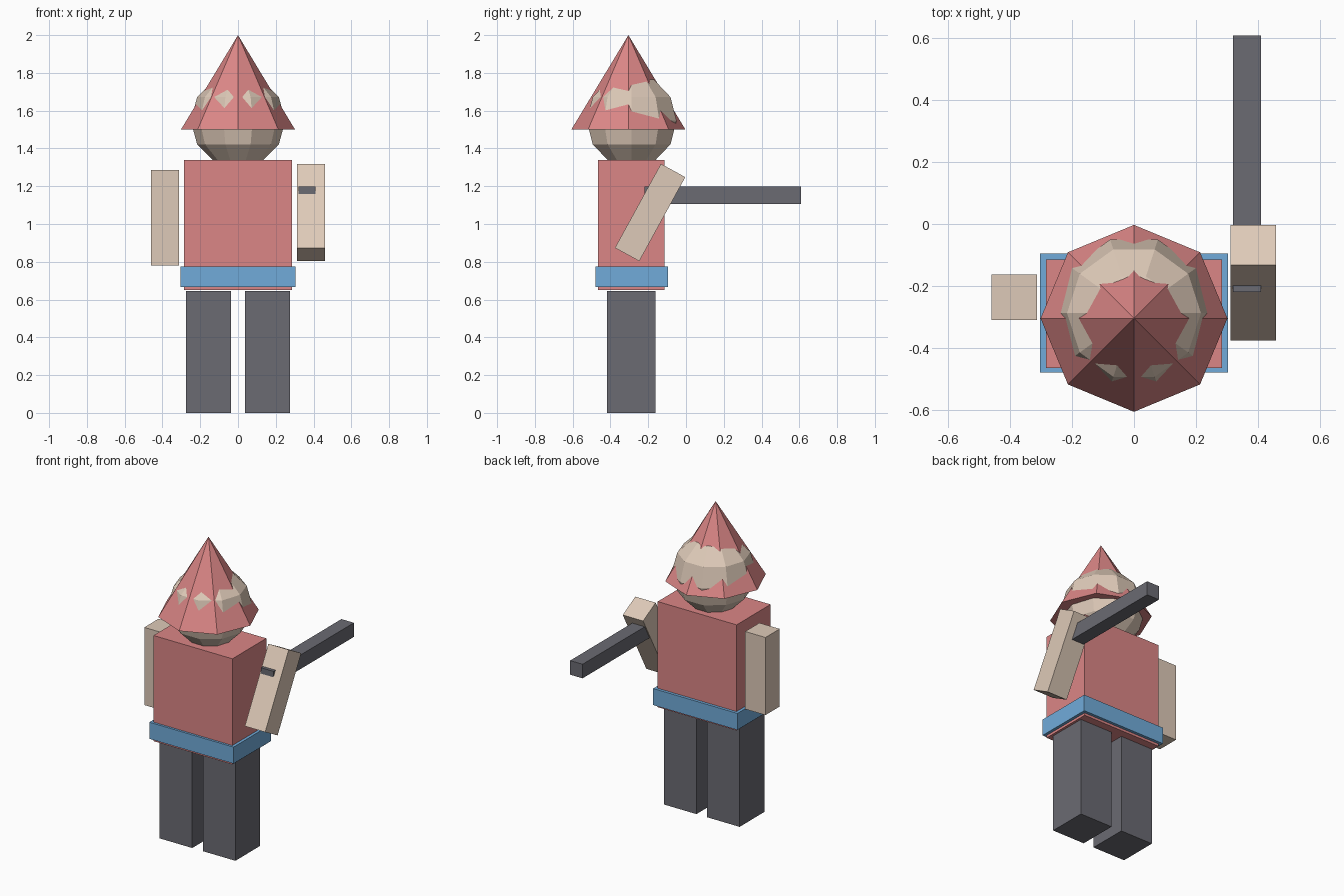
import bpy
from math import radians

cube = bpy.data.objects.get("Cube")
if cube:
    bpy.data.objects.remove(cube, do_unlink=True)


def material(name, rgb):
    mat = bpy.data.materials.new(name)
    mat.use_nodes = True
    mat.diffuse_color = (*rgb, 1)
    mat.node_tree.nodes["Principled BSDF"].inputs["Base Color"].default_value = (*rgb, 1)
    return mat


red = material("soft_red", (0.71, 0.24, 0.24))
skin = material("beige", (0.73, 0.59, 0.48))
grey = material("dark_grey", (0.145, 0.145, 0.17))
blue = material("belt_blue", (0.165, 0.41, 0.70))


def finish(name, mat):
    obj = bpy.context.object
    obj.name = obj.data.name = name
    obj.data.materials.append(mat)
    return obj


def box(name, mat, centre, size, tilt=0):
    bpy.ops.mesh.primitive_cube_add(size=1, location=centre,
                                    rotation=(radians(tilt), 0, 0))
    bpy.context.object.scale = size
    return finish(name, mat)


# Legs
for side, x in (("left", 0.156), ("right", -0.156)):
    box(side + "_leg", grey, (x, -0.29, 0.323), (0.236, 0.256, 0.646))

# Torso and belt
box("torso", red, (0, -0.29, 0.995), (0.57, 0.35, 0.69))
box("belt", blue, (0, -0.288, 0.72), (0.608, 0.384, 0.108))

# Arms: right one hangs, left one leans back
box("right_arm", skin, (-0.387, -0.236, 1.033), (0.147, 0.147, 0.507))
box("left_arm", skin, (0.386, -0.19, 1.061), (0.147, 0.147, 0.507), -28.7)

# Rod through the left arm
box("rod", grey, (0.365, 0.195, 1.152), (0.09, 0.83, 0.092))

# Faceted head
bpy.ops.mesh.primitive_uv_sphere_add(segments=10, ring_count=6, radius=0.25,
                                     location=(0, -0.288, 1.547),
                                     rotation=(0, 0, radians(90)))
finish("head", skin)

# Pointed hat
bpy.ops.mesh.primitive_cone_add(vertices=8, radius1=0.302, depth=0.5,
                                location=(0, -0.305, 1.75))
finish("hat", red)
